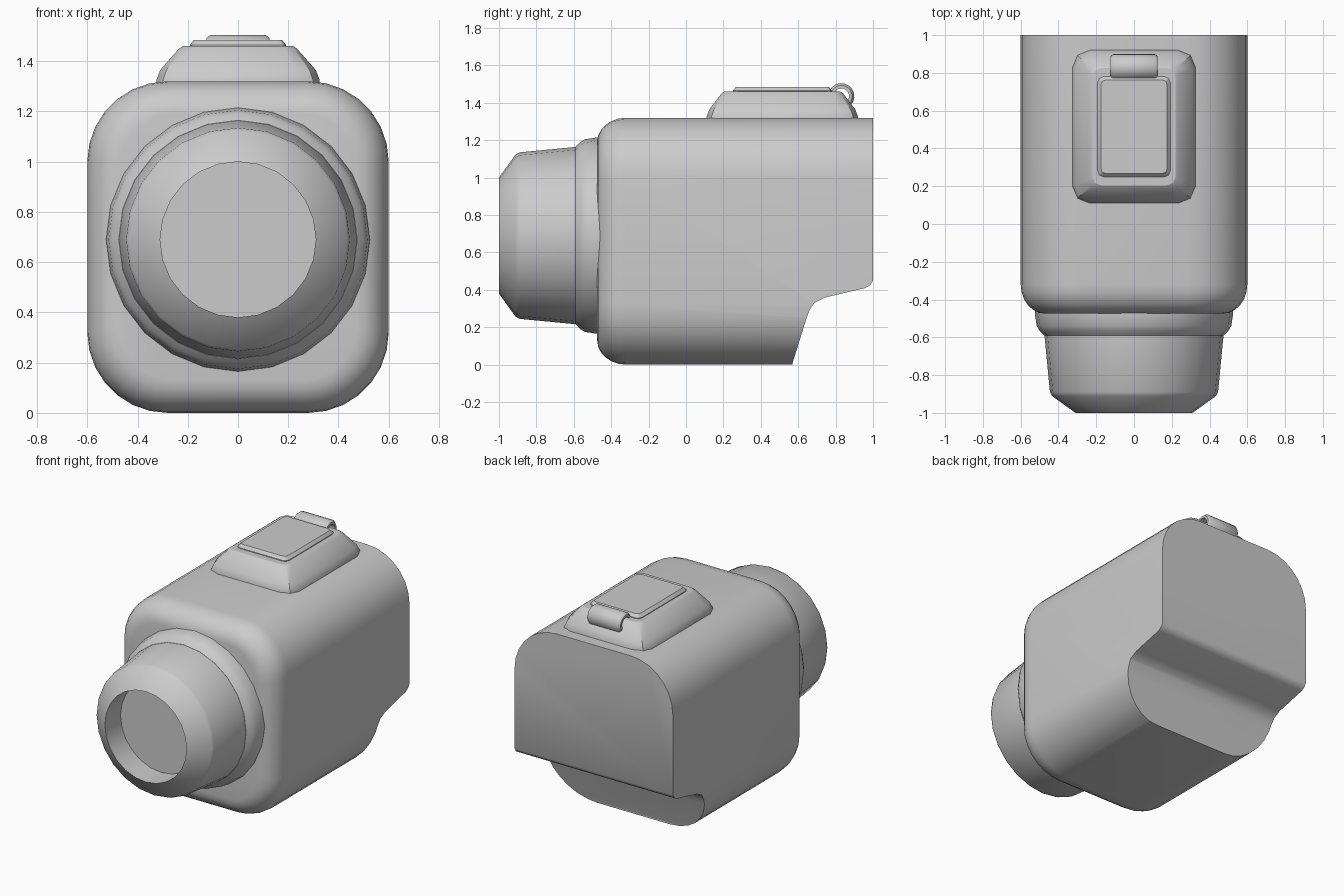
import bpy, bmesh, math
from mathutils import Vector

cube = bpy.data.objects.get("Cube")
if cube:
    bpy.data.objects.remove(cube, do_unlink=True)

grey = bpy.data.materials.new("plain grey")
grey.use_nodes = True
colour = (0.6, 0.6, 0.6, 1)
grey.diffuse_color = colour
grey.node_tree.nodes["Principled BSDF"].inputs["Base Color"].default_value = colour


def loft(name, rings, cap=True, closed=False, angle=35):
    """Skin a list of equal-length point rings into one object."""
    bm = bmesh.new()
    vs = [[bm.verts.new(p) for p in ring] for ring in rings]
    n = len(vs[0])
    pairs = list(zip(vs, vs[1:]))
    if closed:
        pairs.append((vs[-1], vs[0]))
    for a, b in pairs:
        for i in range(n):
            j = (i + 1) % n
            bm.faces.new((a[i], a[j], b[j], b[i]))
    if cap:
        bm.faces.new(vs[0])
        bm.faces.new(vs[-1])
    bmesh.ops.recalc_face_normals(bm, faces=bm.faces)
    mesh = bpy.data.meshes.new(name)
    bm.to_mesh(mesh)
    bm.free()
    obj = bpy.data.objects.new(name, mesh)
    bpy.context.collection.objects.link(obj)
    mesh.materials.append(grey)
    if angle:
        smooth(obj, angle)
    return obj


def smooth(obj, angle):
    bpy.ops.object.select_all(action='DESELECT')
    obj.select_set(True)
    bpy.context.view_layer.objects.active = obj
    bpy.ops.object.shade_smooth_by_angle(angle=math.radians(angle))


def rounded_rect(hw, hh, r, steps):
    """Counter-clockwise outline centred on the origin."""
    pts = []
    for q, (sx, sy) in enumerate([(1, 1), (-1, 1), (-1, -1), (1, -1)]):
        for k in range(steps + 1):
            a = (q + k / steps) * math.pi / 2
            pts.append((sx * (hw - r) + r * math.cos(a), sy * (hh - r) + r * math.sin(a)))
    return pts


# Body: rounded section swept front to back with a soft front edge
def body_ring(y, inset):
    return [(x, y, z + 0.66) for x, z in
            rounded_rect(0.6 - inset, 0.66 - inset, 0.32 - inset * 0.8, 7)]


edge = [k * math.pi / 12 for k in range(7)]
rings = [body_ring(-0.32 - 0.155 * math.cos(a), 0.13 * (1 - math.sin(a))) for a in edge]
body = loft("body", rings + [body_ring(1, 0)], angle=None)

# Undercut at the lower rear
profile = [(0.57, -0.1), (0.57, 0.01), (0.645, 0.25), (0.66, 0.29), (0.685, 0.33),
           (0.74, 0.358), (0.96, 0.41), (0.985, 0.425), (1.0, 0.45), (1.1, 0.45), (1.1, -0.1)]
cutter = loft("undercut_cutter", [[(x, y, z) for y, z in profile] for x in (-1, 1)], angle=None)
cutter.hide_render = True
mod = body.modifiers.new("undercut", 'BOOLEAN')
mod.operation = 'DIFFERENCE'
mod.solver = 'EXACT'
mod.object = cutter
bpy.context.view_layer.objects.active = body
body.select_set(True)
bpy.ops.object.modifier_apply(modifier=mod.name)
bpy.data.objects.remove(cutter, do_unlink=True)
smooth(body, 35)


# Round parts turned about the front axis
def turned(name, rows, sides=24):
    rings = []
    for r, y in rows:
        rings.append([(r * math.sin(t * math.tau / sides), y, 0.69 + r * math.cos(t * math.tau / sides))
                      for t in range(sides)])
    return loft(name, rings, angle=32)


turned("lens_collar", [(0.525, -0.4), (0.525, -0.475), (0.515, -0.54), (0.5, -0.565), (0.475, -0.59)])
turned("lens_barrel", [(0.476, -0.5), (0.474, -0.59), (0.445, -0.89), (0.435, -0.91),
                       (0.31, -1.0), (0.31, -0.83)])


# Top housing and its raised panel
def slab(name, rows, cy, steps):
    return loft(name, [[(x, y + cy, z) for x, y in rounded_rect(hw, hh, r, steps)]
                       for hw, hh, r, z in rows], angle=25)


slab("top_housing", [(0.325, 0.405, 0.09, 1.28), (0.325, 0.405, 0.09, 1.325), (0.31, 0.39, 0.085, 1.365),
                     (0.235, 0.325, 0.05, 1.45), (0.22, 0.31, 0.045, 1.46)], 0.515, 2)
slab("top_panel", [(0.192, 0.265, 0.03, 1.45), (0.192, 0.265, 0.03, 1.465),
                   (0.175, 0.248, 0.025, 1.485)], 0.515, 2)

# Curled latch behind the panel
arc = [math.radians(155 - k * 20) for k in range(11)]
sections = []
for x, shrink in [(-0.125, 0.012), (-0.11, 0), (0.11, 0), (0.125, 0.012)]:
    outer = [(x, 0.83 + (0.07 - shrink) * math.cos(a), 1.435 + (0.07 - shrink) * math.sin(a)) for a in arc]
    inner = [(x, 0.83 + 0.042 * math.cos(a), 1.435 + 0.042 * math.sin(a)) for a in reversed(arc)]
    sections.append(outer + inner)
loft("latch", sections, angle=40)
